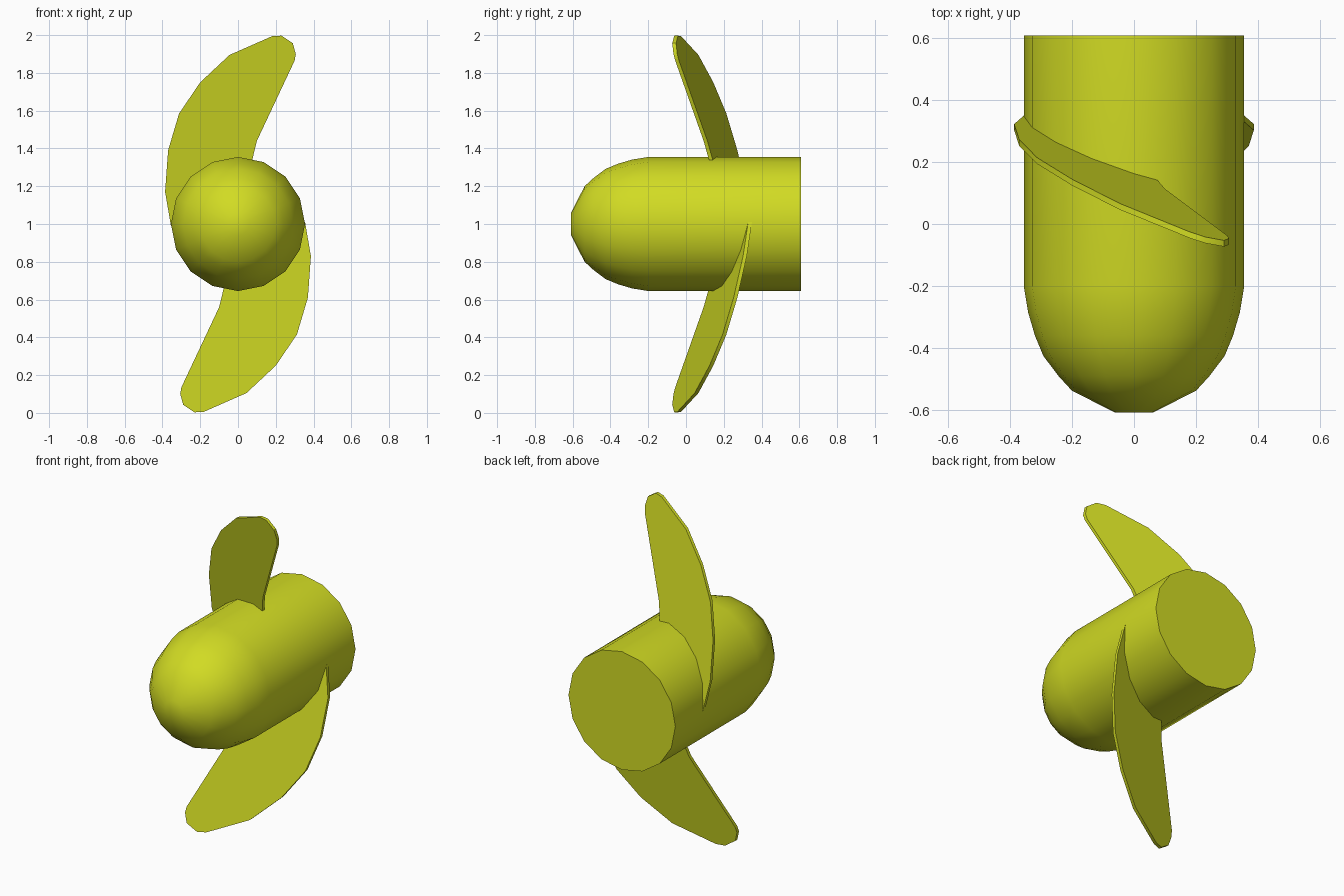
import bpy, bmesh, math

if "Cube" in bpy.data.objects:
    bpy.data.objects.remove(bpy.data.objects["Cube"])

mat = bpy.data.materials.new("yellow green")
mat.diffuse_color = (0.64, 0.71, 0.017, 1)
mat.use_nodes = True
mat.node_tree.nodes["Principled BSDF"].inputs["Base Color"].default_value = mat.diffuse_color


def make_object(name, bm):
    bmesh.ops.recalc_face_normals(bm, faces=bm.faces)
    me = bpy.data.meshes.new(name)
    bm.to_mesh(me)
    bm.free()
    me.materials.append(mat)
    ob = bpy.data.objects.new(name, me)
    bpy.context.collection.objects.link(ob)
    bpy.ops.object.select_all(action='DESELECT')
    ob.select_set(True)
    bpy.context.view_layer.objects.active = ob
    bpy.ops.object.shade_smooth_by_angle(angle=math.radians(40))
    return ob


# Hub: 16-sided bullet around the y axis, (y, radius) profile
SIDES = 16
profile = [(-0.608, 0.06), (-0.537, 0.2), (-0.49, 0.243), (-0.425, 0.292),
           (-0.36, 0.319), (-0.285, 0.341), (-0.2, 0.355), (0.608, 0.355)]
bm = bmesh.new()
rings = []
for y, r in profile:
    rings.append([bm.verts.new((r * math.sin(2 * math.pi * i / SIDES), y,
                                1 + r * math.cos(2 * math.pi * i / SIDES)))
                  for i in range(SIDES)])
for a, b in zip(rings, rings[1:]):
    for i in range(SIDES):
        j = (i + 1) % SIDES
        bm.faces.new((a[i], a[j], b[j], b[i]))
bm.faces.new(rings[0])
bm.faces.new(rings[-1])
make_object("hub", bm)

# Blades: thin tilted plates, (x, z) outline as seen from the front
outline = [(0.04, 1.2), (0.078, 1.35), (0.1, 1.44), (0.3, 1.865), (0.306, 1.9),
           (0.29, 1.957), (0.23, 1.997), (0.18, 1.994), (-0.045, 1.895),
           (-0.2, 1.75), (-0.312, 1.585), (-0.37, 1.39), (-0.386, 1.17),
           (-0.355, 0.99), (-0.3, 1.0)]


def blade(name, s):
    bm = bmesh.new()
    front, back = [[bm.verts.new((s * x, a - 0.316 * x - 0.205 * z,
                                  1 + s * (z - 1)))
                    for x, z in outline] for a in (0.42, 0.44)]
    bm.faces.new(front)
    bm.faces.new(back)
    for i in range(len(outline)):
        j = (i + 1) % len(outline)
        bm.faces.new((front[i], front[j], back[j], back[i]))
    make_object(name, bm)


blade("upper_blade", 1)
blade("lower_blade", -1)
